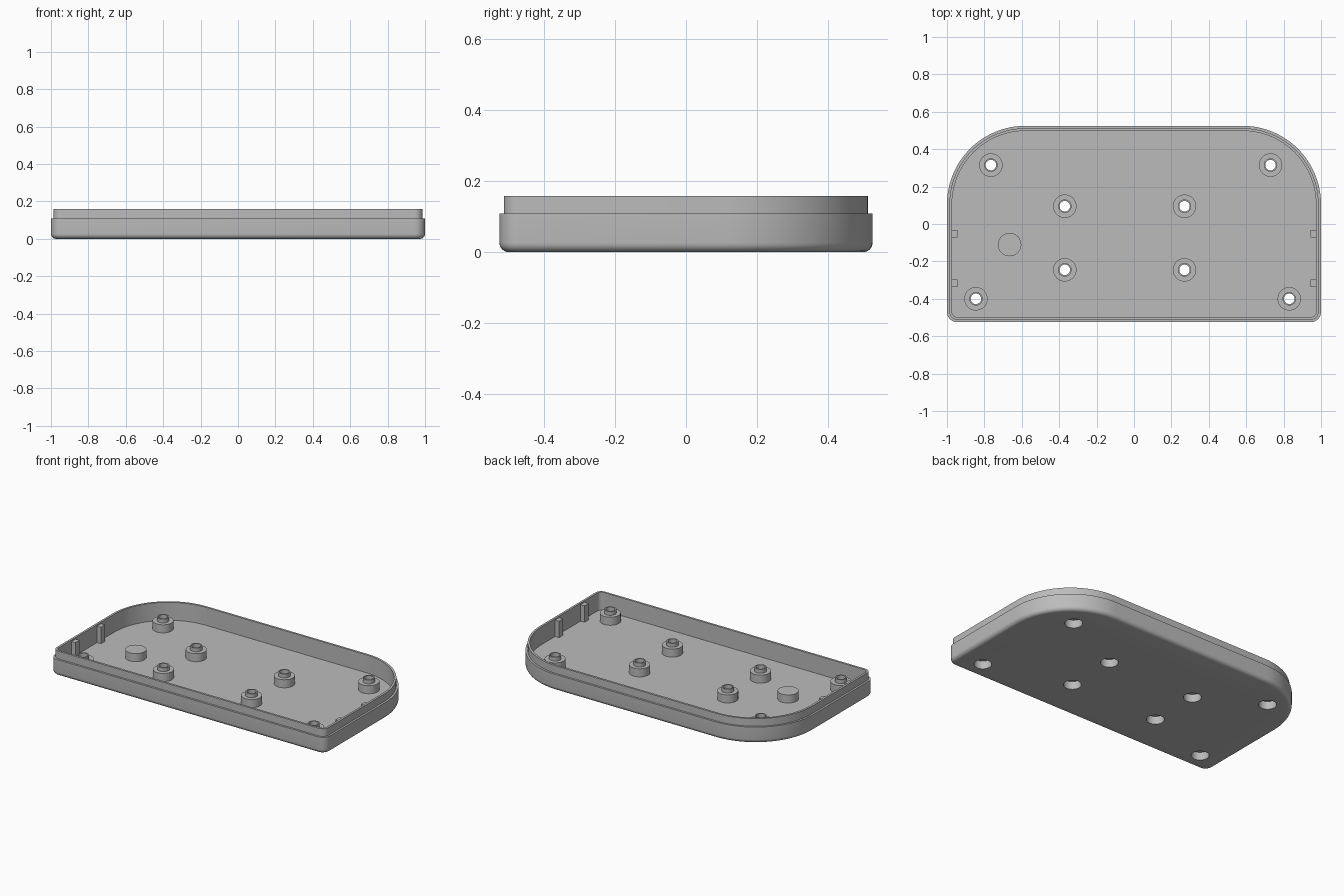
import bpy, bmesh, math

FLOOR, LEDGE, TOP = 0.04, 0.108, 0.158
HALF_X, HALF_Y = 1.0, 0.525
BORE = 0.053

cube = bpy.data.objects.get("Cube")
if cube:
    bpy.data.objects.remove(cube, do_unlink=True)

grey = bpy.data.materials.new("plain grey")
grey.use_nodes = True
colour = (0.5, 0.5, 0.5, 1)
grey.diffuse_color = colour
grey.node_tree.nodes["Principled BSDF"].inputs["Base Color"].default_value = colour


def make_object(name, bm):
    bmesh.ops.recalc_face_normals(bm, faces=bm.faces)
    mesh = bpy.data.meshes.new(name)
    bm.to_mesh(mesh)
    bm.free()
    mesh.materials.append(grey)
    obj = bpy.data.objects.new(name, mesh)
    bpy.context.collection.objects.link(obj)
    return obj


def smooth(obj):
    bpy.ops.object.select_all(action="DESELECT")
    obj.select_set(True)
    bpy.context.view_layer.objects.active = obj
    bpy.ops.object.shade_smooth_by_angle(angle=math.radians(30))


def bridge(bm, a, b):
    for i in range(len(a)):
        j = (i + 1) % len(a)
        bm.faces.new((a[i], a[j], b[j], b[i]))


def outline(inset):
    """Plan of the tray: wide round back corners, tight front corners."""
    points = []
    corners = [(1, 1, 0.42, 24), (-1, 1, 0.42, 24), (-1, -1, 0.055, 8), (1, -1, 0.055, 8)]
    for quarter, (sx, sy, radius, steps) in enumerate(corners):
        cx, cy = sx * (HALF_X - radius), sy * (HALF_Y - radius)
        for k in range(steps + 1):
            a = math.pi / 2 * (quarter + k / steps)
            points.append((cx + (radius - inset) * math.cos(a),
                           cy + (radius - inset) * math.sin(a)))
    return points


def lathe(name, profile, x, y, closed, steps=40):
    bm = bmesh.new()
    rings = []
    for r, z in profile:
        rings.append([bm.verts.new((x + r * math.cos(2 * math.pi * k / steps),
                                    y + r * math.sin(2 * math.pi * k / steps), z))
                      for k in range(steps)])
    for a, b in zip(rings, rings[1:]):
        bridge(bm, a, b)
    if closed:
        bm.faces.new(rings[0])
        bm.faces.new(rings[-1])
    return make_object(name, bm)


# Tray shell: rounded bottom edge, outer wall, stepped lip, inner wall and floor
fillet = 0.026
section = [(fillet * (1 - math.sin(a)), fillet * (1 - math.cos(a)))
           for a in (math.pi / 2 * k / 6 for k in range(7))]
section += [(0, LEDGE), (0.013, LEDGE), (0.013, TOP), (0.027, TOP), (0.027, FLOOR)]
bm = bmesh.new()
loops = [[bm.verts.new((x, y, z)) for x, y in outline(inset)] for inset, z in section]
for low, high in zip(loops, loops[1:]):
    bridge(bm, low, high)
bm.faces.new(loops[0])
bm.faces.new(loops[-1])
tray = make_object("tray_shell", bm)

# Screw posts with a raised collar, and matching holes through the floor
posts = [(-0.765, 0.315), (0.73, 0.315), (-0.37, 0.095), (0.27, 0.095),
         (-0.37, -0.245), (0.27, -0.245), (-0.845, -0.4), (0.83, -0.4)]
post_top, collar_top, bore_top = 0.093, 0.118, 0.052
post_profile = [(BORE, FLOOR), (BORE, bore_top), (0.028, bore_top), (0.028, collar_top),
                (0.036, collar_top), (0.036, post_top), (0.0625, post_top), (0.0625, FLOOR)]
for n, (x, y) in enumerate(posts, 1):
    cutter = lathe("hole_cutter", [(BORE, -0.05), (BORE, FLOOR + 0.02)], x, y, True)
    cutter.hide_render = True
    cut = tray.modifiers.new("screw_hole", "BOOLEAN")
    cut.operation, cut.solver, cut.object = "DIFFERENCE", "EXACT", cutter
    bpy.context.view_layer.objects.active = tray
    bpy.ops.object.modifier_apply(modifier=cut.name)
    bpy.data.objects.remove(cutter, do_unlink=True)
    smooth(lathe(f"screw_post_{n}", post_profile, x, y, False))
smooth(tray)

# Solid support peg
smooth(lathe("support_peg", [(0.0625, FLOOR - 0.005), (0.0625, post_top)], -0.665, -0.11, True))

# Upright ribs on the inside of both end walls
for side, sx in (("left", 1), ("right", -1)):
    for place, y in (("back", -0.052), ("front", -0.317)):
        bm = bmesh.new()
        bmesh.ops.create_cube(bm, size=1)
        rib_top = 0.148
        for v in bm.verts:
            v.co = (sx * (0.962 + v.co.x * 0.036), y + v.co.y * 0.042,
                    FLOOR - 0.005 if v.co.z < 0 else rib_top)
        make_object(f"{side}_{place}_rib", bm)
